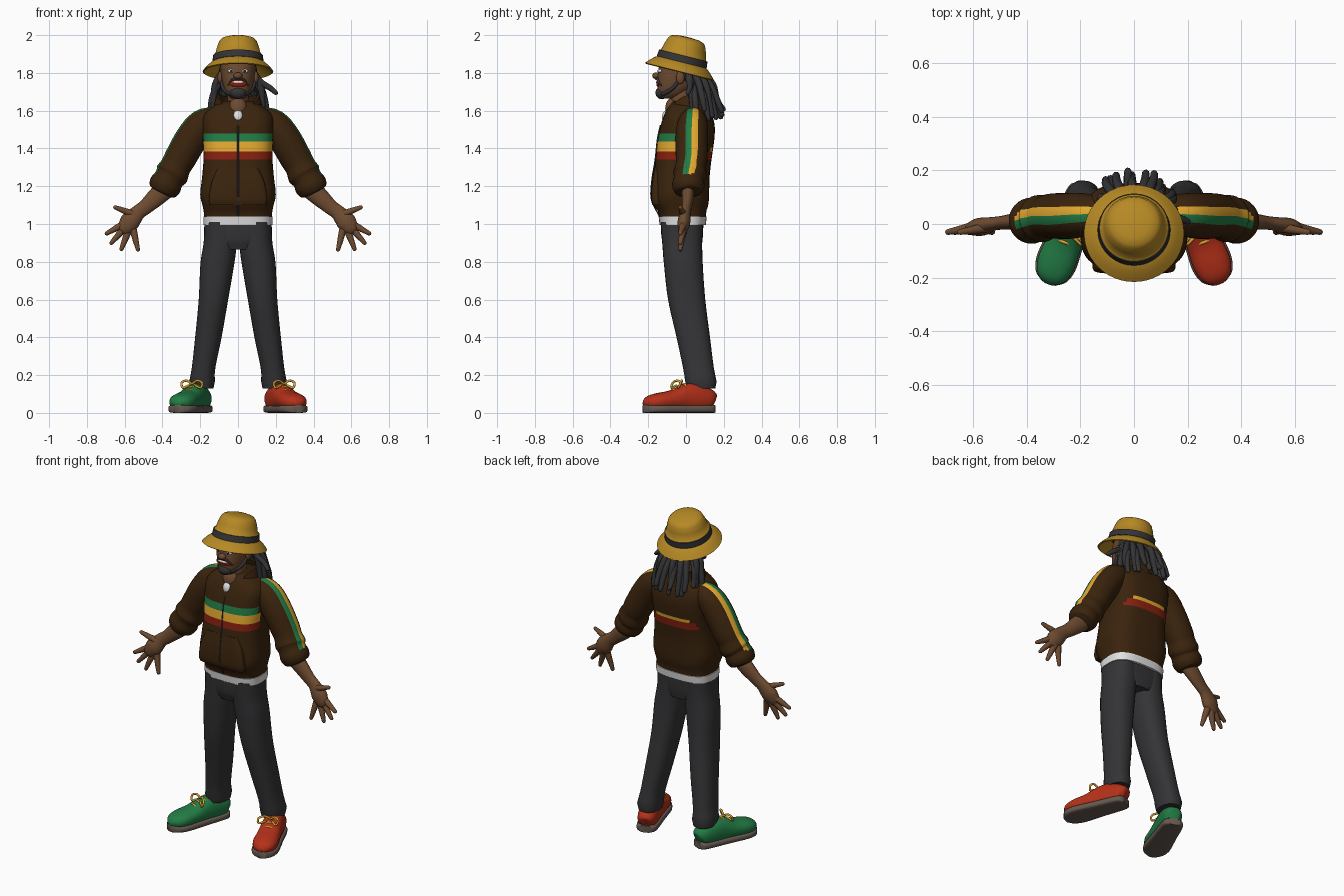
import bpy, bmesh, random
from math import sin, cos, pi, radians
from mathutils import Vector, Matrix

if "Cube" in bpy.data.objects:
    bpy.data.objects.remove(bpy.data.objects["Cube"])
random.seed(4)


def material(name, *rgb):
    m = bpy.data.materials.new(name)
    m.use_nodes = True
    m.diffuse_color = (*rgb, 1)
    m.node_tree.nodes["Principled BSDF"].inputs["Base Color"].default_value = (*rgb, 1)
    return m


HAT = material("hat_gold", .47, .25, .018)
YELLOW = material("stripe_yellow", .78, .40, .03)
BROWN = material("jacket_brown", .042, .017, .004)
DARK = material("charcoal", .034, .034, .037)
SKIN = material("skin_brown", .155, .07, .03)
GREEN = material("green", .016, .2, .06)
RED = material("shoe_red", .46, .03, .01)
DEEP_RED = material("stripe_red", .25, .015, .005)
WHITE = material("white", .75, .75, .75)
SOLE = material("sole_taupe", .13, .1, .08)


def finish(name, bm, mats):
    bmesh.ops.recalc_face_normals(bm, faces=bm.faces)
    me = bpy.data.meshes.new(name)
    bm.to_mesh(me)
    bm.free()
    ob = bpy.data.objects.new(name, me)
    bpy.context.collection.objects.link(ob)
    for m in mats:
        me.materials.append(m)
    bpy.ops.object.select_all(action='DESELECT')
    ob.select_set(True)
    bpy.context.view_layer.objects.active = ob
    bpy.ops.object.shade_smooth_by_angle(angle=radians(50))
    return ob


def skin(name, rings, mats, rule=None):
    """Join closed rings of points into a capped surface."""
    bm = bmesh.new()
    rows = [[bm.verts.new(p) for p in r] for r in rings]
    n = len(rows[0])
    for a, b in zip(rows, rows[1:]):
        for j in range(n):
            f = bm.faces.new((a[j], a[(j + 1) % n], b[(j + 1) % n], b[j]))
            if rule:
                f.material_index = rule(f.calc_center_median(), j)
    for r in (rows[0], rows[-1]):
        bm.faces.new(r)
    return finish(name, bm, mats)


def interp(keys, t):
    """Smooth curve through keys, whose first entry is the parameter."""
    i = max([k for k in range(len(keys) - 1) if keys[k][0] <= t], default=0)
    a, b = Vector(keys[i]), Vector(keys[i + 1])
    before, after = Vector(keys[max(i - 1, 0)]), Vector(keys[min(i + 2, len(keys) - 1)])
    h = b[0] - a[0]
    u = (t - a[0]) / h
    ta, tb = (b - before) * (h / (b[0] - before[0])), (after - a) * (h / (after[0] - a[0]))
    return (a * (2*u**3 - 3*u**2 + 1) + ta * (u**3 - 2*u**2 + u)
            + b * (3*u**2 - 2*u**3) + tb * (u**3 - u**2))


def oval(j, n, power):
    c, s = cos(2 * pi * j / n), sin(2 * pi * j / n)
    bend = lambda v: (1 if v > 0 else -1) * abs(v) ** (2 / power)
    return bend(c), bend(s)


def loft(name, keys, mats, power=2.0, extra=(), rule=None, s=1, n=48, steps=24):
    """Stack horizontal ovals; keys are z, centre x, half width, front y, back y."""
    lo, hi = keys[0][0], keys[-1][0]
    levels = sorted({lo + (hi - lo) * k / steps for k in range(steps + 1)} | set(extra))
    rings = []
    for z in levels:
        _, cx, hx, yf, yb = interp(keys, z)
        rings.append([(s * (cx + hx * c), (yf + yb) / 2 + (yb - yf) / 2 * d, z)
                      for c, d in (oval(j, n, power) for j in range(n))])
    return skin(name, rings, mats, rule)


def tube(name, pts, mats, ref=(0, 1, 0), flat=1, power=2.0, n=12, steps=4, s=1, rule=None, tip=True):
    """Sweep an oval; points are x, y, z, radius and an optional second radius."""
    keys = [(i, *p, *([p[3] * flat] if len(p) == 4 else [])) for i, p in enumerate(pts)]
    last = len(keys) - 1
    ts = [last * k / (steps * last) for k in range(steps * last + 1)]
    rings = []
    for t in ts:
        p = interp(keys, t)
        d = Vector((interp(keys, min(t + .05, last)) - interp(keys, max(t - .05, 0)))[1:4]).normalized()
        r = Vector(ref)
        u = d.cross(r).normalized()
        v = (r - d * r.dot(d)).normalized()
        ends = [(0, 1)] + ([(.6, .8), (.95, .3)] if tip and t == ts[-1] else [])
        for push, k in ends:
            o = Vector(p[1:4]) + d * p[4] * push
            ring = [o + u * c * p[4] * k + v * e * p[5] * k for c, e in (oval(j, n, power) for j in range(n))]
            rings.append([(s * q.x, q.y, q.z) for q in ring])
    return skin(name, rings, mats, rule)


def ball(name, pos, size, mat, tilt=0):
    bm = bmesh.new()
    m = Matrix.Translation(pos) @ Matrix.Rotation(tilt, 4, 'X') @ Matrix.Diagonal((*size, 1))
    bmesh.ops.create_uvsphere(bm, u_segments=24, v_segments=14, radius=1, matrix=m)
    return finish(name, bm, [mat])


# Jacket body with chest and back stripes
def chest_stripes(c, j):
    if c.y < -.05:
        return 1 if 1.437 < c.z < 1.48 else 2 if 1.385 < c.z < 1.437 else 3 if 1.342 < c.z < 1.385 else 0
    if c.y > .06 and abs(c.x) < .15:
        return 3 if 1.335 < c.z < 1.385 else 2 if 1.385 < c.z < 1.405 and abs(c.x) < .11 else 0
    return 0


loft("jacket_body", [(1.03, 0, .178, -.14, .105), (1.07, 0, .182, -.15, .108), (1.1, 0, .188, -.172, .118),
     (1.15, 0, .2, -.178, .122), (1.25, 0, .19, -.17, .125), (1.34, 0, .183, -.162, .135),
     (1.45, 0, .186, -.15, .15), (1.52, 0, .19, -.135, .152), (1.57, 0, .185, -.118, .14),
     (1.61, 0, .15, -.1, .125), (1.65, 0, .09, -.07, .09)], [BROWN, GREEN, YELLOW, DEEP_RED], 2.9,
     (1.342, 1.385, 1.405, 1.437, 1.48), chest_stripes, steps=30)
loft("front_pocket", [(1.1, 0, .15, -.178, -.1), (1.13, 0, .155, -.185, -.1),
     (1.22, 0, .14, -.18, -.1), (1.3, 0, .105, -.166, -.1)], [BROWN], 6)
loft("shirt_hem", [(.995, 0, .182, -.14, .105), (1.04, 0, .184, -.145, .11)], [WHITE], 2.9, steps=2)
tube("zip", [(0, -.14, 1.04, .004), (0, -.176, 1.11, .004), (0, -.186, 1.16, .004), (0, -.178, 1.25, .004),
     (0, -.163, 1.34, .004), (0, -.151, 1.45, .004), (0, -.136, 1.52, .004)], [DARK], n=6)

# Open collar, shirt and neck
rings = []
for k in range(41):
    a = radians(-160 + 8 * k)
    f = (1 - cos(a)) / 2
    zb, zt = 1.59 - .07 * f ** 2, 1.665 + .025 * sin(a) ** 2 - .07 * f ** 3
    rings.append([(r * sin(a), .005 + r * .92 * cos(a), z) for r, z in
                  ((.142, zb), (.113, zt), (.1, zt), (.12, zb))])
skin("collar", rings, [BROWN])
loft("neck", [(1.56, 0, .06, -.09, .05), (1.64, 0, .056, -.085, .045), (1.72, 0, .055, -.09, .05)], [SKIN], n=24)
ball("upper_chest", (0, -.07, 1.61), (.05, .04, .06), SKIN)
ball("shirt_front", (0, -.095, 1.565), (.032, .032, .04), WHITE)

# Head and face
loft("head", [(1.665, 0, .035, -.13, -.05), (1.69, 0, .06, -.148, .0), (1.74, 0, .08, -.152, .05),
     (1.8, 0, .09, -.148, .085), (1.86, 0, .09, -.135, .09), (1.92, 0, .06, -.09, .06)], [SKIN], 2.2)
ball("hair_cap", (0, .005, 1.81), (.101, .1, .09), DARK)
ball("nose", (0, -.157, 1.785), (.024, .022, .018), SKIN)
ball("goatee", (0, -.128, 1.695), (.044, .034, .034), DARK)
ball("mouth", (0, -.146, 1.744), (.045, .011, .021), DEEP_RED)
ball("teeth", (0, -.152, 1.751), (.034, .007, .007), WHITE)
tube("moustache", [(-.052, -.132, 1.735, .005), (-.03, -.15, 1.764, .006), (0, -.158, 1.768, .006),
     (.03, -.15, 1.764, .006), (.052, -.132, 1.735, .005)], [DARK], n=8)
for s, side in ((1, "left"), (-1, "right")):
    ball(side + "_ear", (s * .094, -.03, 1.775), (.014, .022, .034), SKIN)
    ball(side + "_eye", (s * .036, -.137, 1.81), (.018, .012, .01), WHITE)
    ball(side + "_pupil", (s * .036, -.148, 1.81), (.007, .003, .007), DARK)
    tube(side + "_jaw_beard", [(.09, -.035, 1.76, .009), (.075, -.075, 1.715, .011),
         (.04, -.12, 1.69, .014)], [DARK], ref=(0, 0, 1), n=8, s=s)

# Dreadlocks in two layers around the back of the head
for layer, count in ((0, 9), (1, 8)):
    for k in range(count):
        a = radians(-95 + 190 * k / (count - 1)) + random.uniform(-.1, .1)
        reach, drop = random.uniform(.9, 1.12), random.uniform(-.03, .03)
        x, y = sin(a), cos(a)
        tube("dreadlock", [(.08 * x, .02 + .06 * y, 1.81 - .03 * layer, .018),
             (.12 * x, .04 + .1 * y, 1.74 - .03 * layer, .019),
             (.14 * x * reach, .05 + .12 * y * reach, 1.66 - .02 * layer, .017),
             (.145 * x * reach, .055 + .14 * y * reach, 1.585 + drop, .014)], [DARK], ref=(x, y, .01), n=8)
tube("side_dreadlock", [(.09, .01, 1.78, .015), (.13, .02, 1.745, .016), (.17, .02, 1.72, .015),
     (.2, .01, 1.695, .012)], [DARK], n=8)

# Bucket hat, tipped back
tilt = Matrix.Translation((0, -.035, 1.808)) @ Matrix.Rotation(radians(-14), 4, 'X')
profile = [(.1, .06), (.125, .045), (.18, -.004), (.187, 0), (.165, .025), (.142, .045), (.132, .05),
           (.13, .085), (.122, .09), (.112, .13), (.1, .162), (.088, .175), (.06, .184), (.01, .187)]
skin("bucket_hat", [[tilt @ Vector((r * cos(pi * j / 24), r * sin(pi * j / 24), z)) for j in range(48)]
     for r, z in profile], [HAT])
skin("hat_band", [[tilt @ Vector((r * cos(pi * j / 24), r * sin(pi * j / 24), z)) for j in range(48)]
     for r, z in ((.12, .05), (.136, .05), (.132, .086), (.12, .086))], [DARK])

# Hips
loft("hips", [(.865, 0, .1, -.11, .08), (.92, 0, .17, -.128, .088), (1.02, 0, .178, -.135, .093)], [DARK], 2.6)


def sleeve_stripes(c, j):
    return 0 if c.z < 1.265 else 1 if j in (0, 1) else 2 if j in (30, 31) else 0


for s, side, shoe_colour in ((1, "left", RED), (-1, "right", GREEN)):
    # Sleeve, forearm and hand
    tube(side + "_sleeve", [(.11, .04, 1.56, .06), (.185, .035, 1.53, .08), (.245, .03, 1.455, .086),
         (.305, .03, 1.35, .084), (.33, .025, 1.305, .081), (.35, .02, 1.265, .089), (.365, .015, 1.24, .08),
         (.385, .012, 1.205, .086), (.4, .01, 1.175, .075), (.405, .01, 1.165, .055)],
         [BROWN, YELLOW, GREEN], n=32, s=s, rule=sleeve_stripes, tip=False)
    tube(side + "_forearm", [(.37, .01, 1.2, .055), (.43, .01, 1.145, .05), (.49, .005, 1.09, .04),
         (.53, 0, 1.06, .04), (.57, -.01, 1.015, .052), (.592, -.015, .987, .045)], [SKIN], flat=.65, n=20, s=s)
    fingers = {"index": (.605, 1.0, .695, .95), "middle": (.6, .98, .67, .9),
               "ring": (.58, .965, .617, .868), "little": (.555, .97, .53, .865), "thumb": (.55, 1.05, .65, 1.088)}
    for finger, (xa, za, xb, zb) in fingers.items():
        tube(f"{side}_{finger}_finger", [(xa, -.012, za, .02), ((xa + xb) / 2, -.022, (za + zb) / 2, .016),
             (xb, -.03, zb, .011)], [SKIN], n=10, s=s)

    # Trouser leg
    loft(side + "_trouser_leg", [(.13, .19, .06, .005, .155), (.17, .19, .068, -.005, .162),
         (.22, .185, .062, -.012, .15), (.4, .157, .07, -.05, .127), (.6, .13, .078, -.095, .102),
         (.8, .108, .09, -.118, .088), (.9, .094, .088, -.126, .086), (1.01, .09, .088, -.135, .09)],
         [DARK], 2.3, s=s, n=32)

    # Shoe, sole and laces, turned outward
    heel, toe = Vector((.18, .145, 0)), Vector((.32, -.222, 0))
    along = lambda t, z, *r: (*(heel.lerp(toe, t) + Vector((0, 0, z))), *r)
    upper = [(0, .06, .028, .03), (.06, .07, .052, .055), (.25, .08, .06, .075), (.4, .08, .062, .072),
             (.6, .068, .068, .052), (.8, .06, .071, .045), (.93, .053, .055, .035), (1, .045, .02, .012)]
    tube(side + "_shoe", [along(*k) for k in upper], [shoe_colour], (0, 0, 1), n=24, power=2.3, s=s, tip=False)
    tube(side + "_sole", [along(t, .021, w + .006, .021) for t, z, w, h in upper], [SOLE], (0, 0, 1),
         n=24, power=4, s=s, tip=False)
    across = (toe - heel).cross(Vector((0, 0, 1))).normalized()
    for t, z in ((.42, .153), (.5, .14), (.58, .126)):
        mid = Vector(along(t, z))
        tube(side + "_lace", [(*(mid + across * w - Vector((0, 0, d))), .006) for w, d in
             ((-.042, .025), (0, 0), (.042, .025))], [YELLOW], n=8, s=s)
    knot = Vector(along(.46, .153))
    for w in (-1, 1):
        tube(side + "_lace_bow", [(*(knot + across * w * a + Vector((0, -b, c))), .006) for a, b, c in
             ((0, 0, 0), (.03, .01, .018), (.058, .025, .006), (.05, .035, -.02), (.02, .02, -.008))],
             [YELLOW], n=8, s=s)
